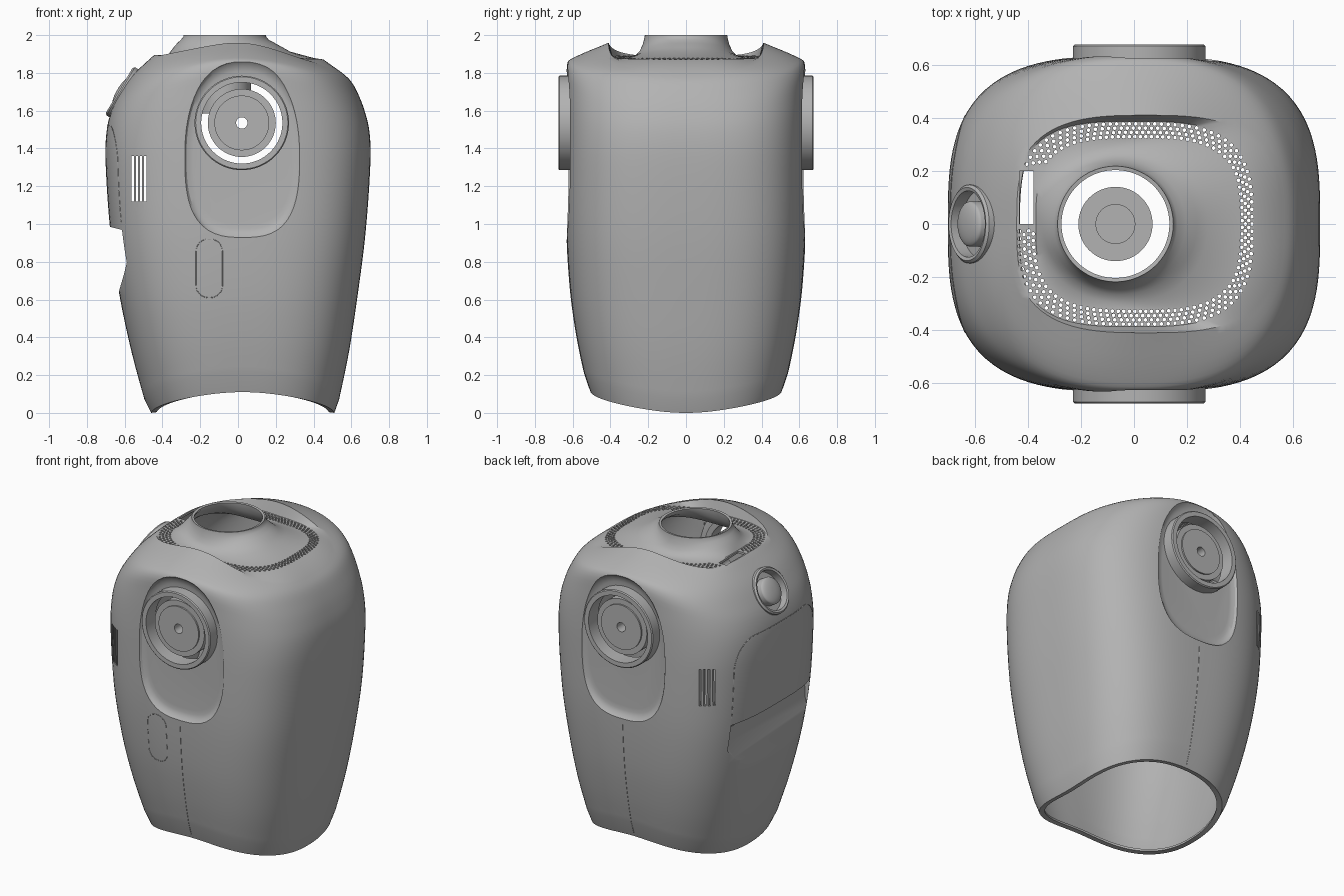
import bpy, bmesh, math
from math import sin, cos, pi
from mathutils import Vector, Matrix
from mathutils.bvhtree import BVHTree

cube = bpy.data.objects.get("Cube")
if cube:
    bpy.data.objects.remove(cube)

grey = bpy.data.materials.new("plain grey")
grey.use_nodes = True
grey.diffuse_color = (0.45, 0.45, 0.45, 1)
grey.node_tree.nodes["Principled BSDF"].inputs["Base Color"].default_value = grey.diffuse_color
SEG = 128


def finish(name, bm):
    bmesh.ops.recalc_face_normals(bm, faces=bm.faces)
    mesh = bpy.data.meshes.new(name)
    bm.to_mesh(mesh)
    bm.free()
    ob = bpy.data.objects.new(name, mesh)
    bpy.context.collection.objects.link(ob)
    mesh.materials.append(grey)
    return ob


def select(ob):
    bpy.ops.object.select_all(action='DESELECT')
    ob.select_set(True)
    bpy.context.view_layer.objects.active = ob


def smooth(ob):
    select(ob)
    bpy.ops.object.shade_smooth_by_angle(angle=math.radians(32))


def bridge(bm, rings, close=False):
    """Skin a list of vertex loops with quads."""
    pairs = list(zip(rings, rings[1:])) + ([(rings[-1], rings[0])] if close else [])
    for lo, hi in pairs:
        n = len(lo)
        for i in range(n):
            bm.faces.new((lo[i], lo[(i + 1) % n], hi[(i + 1) % n], hi[i]))


def fan(bm, ring, centre):
    c = bm.verts.new(centre)
    for i in range(len(ring)):
        bm.faces.new((ring[i], ring[(i + 1) % len(ring)], c))


def ring_point(ring, t):
    """Point of a rounded-square loop whose height varies with direction."""
    cx, a, b, zx, zy, n, tilt = ring
    r = (abs(cos(t) / a) ** n + abs(sin(t) / b) ** n) ** (-1 / n)
    blend = abs(sin(t)) ** (2 if zx < 1 else 3)
    return Vector((cx + r * cos(t), r * sin(t), zx + (zy - zx) * blend + tilt * cos(t)))


def cut(ob, cutter):
    mod = ob.modifiers.new("cut", 'BOOLEAN')
    mod.operation, mod.solver, mod.object = 'DIFFERENCE', 'EXACT', cutter
    select(ob)
    bpy.ops.object.modifier_apply(modifier=mod.name)
    bpy.data.objects.remove(cutter)


def add_box(bm, lo, hi):
    lo, hi = Vector(lo), Vector(hi)
    m = Matrix.Translation((lo + hi) / 2) @ Matrix.Diagonal((*(hi - lo), 1))
    bmesh.ops.create_cube(bm, size=1, matrix=m)


def add_rod(bm, centre, radius, depth, axis, segments):
    rot = Vector(axis).to_track_quat('Z', 'Y').to_matrix().to_4x4()
    bmesh.ops.create_cone(bm, cap_ends=True, segments=segments, radius1=radius, radius2=radius,
                          depth=depth, matrix=Matrix.Translation(centre) @ rot)


def lathe(name, profile, centre, axis, closed=False):
    """Revolve (radius, height) points about an axis."""
    bm = bmesh.new()
    m = Matrix.Translation(centre) @ Vector(axis).to_track_quat('Z', 'Y').to_matrix().to_4x4()
    rings = [[bm.verts.new(m @ Vector((r * cos(2 * pi * i / 64), r * sin(2 * pi * i / 64), h)))
              for i in range(64)] for r, h in profile]
    bridge(bm, rings, closed)
    if not closed:
        bm.faces.new(rings[0])
        bm.faces.new(rings[-1])
    smooth(finish(name, bm))


# Body rings: centre x, half width, half depth, side height, front height, squareness, tilt
lip = [(.025, .455, .475, .004, .113, 2.8, 0), (.025, .485, .505, 0, .11, 2.8, 0)]
main = [(.02, .515, .54, .07, .215, 2.8, 0), (.012, .575, .578, .32, .40, 2.9, 0),
        (.003, .63, .612, .62, .64, 3, 0), (0, .675, .632, .95, .95, 3.1, 0),
        (0, .70, .634, 1.3, 1.3, 3.1, 0), (0, .697, .634, 1.48, 1.52, 3, 0),
        (0, .67, .634, 1.6, 1.72, 2.8, 0), (.005, .628, .632, 1.695, 1.845, 2.55, 0),
        (.02, .575, .575, 1.775, 1.89, 2.6, -.015), (.045, .5, .41, 1.845, 1.957, 3, -.04)]
grille_out = (.005, .447, .387, 1.883, 1.885, 3.2, -.012)
grille_in = (.015, .385, .32, 1.887, 1.88, 3.2, -.008)
neck = [(-.04, .318, .295, 1.912, 1.883, 2.2, 0), (-.052, .29, .265, 1.934, 1.895, 2, 0),
        (-.063, .258, .244, 1.958, 1.918, 2, 0), (-.07, .233, .229, 1.975, 1.95, 2, 0),
        (-.07, .22, .22, 1.99, 1.985, 2, 0), (-.07, .218, .218, 2.0, 2.0, 2, 0)]

# Smooth the main rings with a spline
rings = list(lip)
for i in range(len(main) - 1):
    p = [main[max(0, min(len(main) - 1, i + k))] for k in (-1, 0, 1, 2)]
    for s in (0, .25, .5, .75):
        rings.append(tuple(b + .5 * s * (c - a + s * (2 * a - 5 * b + 4 * c - d + s * (3 * (b - c) + d - a)))
                           for a, b, c, d in zip(*p)))
rings += [main[-1], grille_out, grille_in] + neck

bm = bmesh.new()
loops = [[bm.verts.new(ring_point(r, 2 * pi * i / SEG)) for i in range(SEG)] for r in rings]
bridge(bm, loops)
fan(bm, loops[0], (.025, 0, .055))
fan(bm, loops[-1], (-.07, 0, 2.0))
body = finish("body_shell", bm)


# Shoulder recesses on the front and back
def recess_outline(t):
    b, n = (.50, 2.3) if sin(t) > 0 else (.43, 2.8)
    r = (abs(cos(t) / .31) ** n + abs(sin(t) / b) ** n) ** (-1 / n)
    return r * cos(t), r * sin(t)


for side in (-1, 1):
    bm = bmesh.new()
    loops = []
    for y, k in ((.600, .84), (.602, .90), (.609, .96), (.626, 1.0), (.72, 1.05)):
        pts = [recess_outline(2 * pi * i / 72) for i in range(72)]
        loops.append([bm.verts.new((.025 + k * u, side * y, 1.36 + k * v)) for u, v in pts])
    bridge(bm, loops)
    bm.faces.new(loops[0])
    bm.faces.new(loops[-1])
    cut(body, finish("recess_cutter", bm))

# Hand-hold pocket on the right side
bm = bmesh.new()
profile = [(-.6, .965), (-.85, 1.03), (-.85, .4), (-.70, .41), (-.637, .62), (-.605, .73),
           (-.577, .84), (-.575, .93)]
bridge(bm, [[bm.verts.new((x, y, z)) for x, z in profile] for y in (-.41, .41)])
bm.verts.ensure_lookup_table()
n = len(profile)
bm.faces.new(bm.verts[:n])
bm.faces.new(bm.verts[n:])
cut(body, finish("pocket_cutter", bm))

# Button cup
button_axis = Vector((-.86, 0, .51)).normalized()
button_at = Vector((-.617, 0, 1.70))
bm = bmesh.new()
add_rod(bm, button_at + button_axis * .06, .13, .2, button_axis, 48)
cut(body, finish("cup_cutter", bm))

# Open the bottom and the neck, then thicken the shell
bm = bmesh.new()
bm.from_mesh(body.data)
bmesh.ops.delete(bm, geom=[v for v in bm.verts if abs(v.co.y) < .01 and abs(v.co.x) < .1], context='VERTS')
surface = BVHTree.FromBMesh(bm)
bm.to_mesh(body.data)
bm.free()
select(body)
shell = body.modifiers.new("wall", 'SOLIDIFY')
shell.thickness, shell.offset = .015, -1
bpy.ops.object.modifier_apply(modifier=shell.name)

# Openings: vents, shoulder bores, grille holes and the gap in the grille
bm = bmesh.new()
for i in range(4):
    x = -.557 + i * .022
    for side in (-1, 1):
        add_box(bm, (x - .006, side * .55 - .15, 1.12), (x + .006, side * .55 + .15, 1.36))
for side in (-1, 1):
    add_rod(bm, (.02, side * .6, 1.535), .23, .2, (0, 1, 0), 64)
add_box(bm, (-.432, 0, 1.7), (-.378, .2, 2.05))
for row in range(4):
    f = .14 + row * .24
    for i in range(100):
        t = 2 * pi * (i + .5 * (row % 2)) / 100
        p = ring_point(grille_out, t).lerp(ring_point(grille_in, t), f)
        if not (p.x < -.33 and -.015 < p.y < .215):
            add_rod(bm, p, .0075, .14, (0, 0, 1), 6)
cut(body, finish("opening_cutter", bm))
smooth(body)

# Shoulder rings and hubs
for side, label in ((-1, "front"), (1, "back")):
    at, axis = (.02, 0, 1.535), (0, side, 0)
    lathe(label + "_shoulder_ring", [(.215, .575), (.25, .575), (.25, .67), (.244, .676), (.215, .676)],
          at, axis, True)
    lathe(label + "_shoulder_hub", [(.03, .45), (.18, .45), (.18, .635), (.145, .635), (.145, .645), (.03, .645)],
          at, axis, True)

# Motor below the neck
lathe("neck_motor", [(.14, 1.585), (.14, 1.75), (.075, 1.75), (.075, 1.76)], (-.07, 0, 0), (0, 0, 1))

# Side button with its collar
lathe("button_collar", [(.125, -.05), (.15, -.05), (.148, .005), (.138, .014), (.125, .01)],
      button_at, button_axis, True)
lathe("side_button", [(.085, -.06), (.085, 0)] +
      [(.085 * cos(a * pi / 18), .025 * sin(a * pi / 18)) for a in range(1, 9)], button_at, button_axis)


# Fine seam lines laid on the shell
def seam(name, points, direction, closed=False):
    d = Vector(direction)
    hits = [surface.ray_cast(Vector(p) - d * 2, d)[0] for p in points]
    hits = [h for h in hits if h]
    curve = bpy.data.curves.new(name, 'CURVE')
    curve.dimensions, curve.bevel_depth, curve.bevel_resolution = '3D', .002, 1
    line = curve.splines.new('POLY')
    line.points.add(len(hits) - 1)
    for q, h in zip(line.points, hits):
        q.co = (*h, 1)
    line.use_cyclic_u = closed
    curve.materials.append(grey)
    bpy.context.collection.objects.link(bpy.data.objects.new(name, curve))


def rounded(cu, cz, hu, hz, r):
    out = []
    for q, (su, sz) in enumerate(((1, 1), (-1, 1), (-1, -1), (1, -1))):
        for k in range(9):
            t = (q + k / 8) * pi / 2
            out.append((cu + su * (hu - r) + r * cos(t), cz + sz * (hz - r) + r * sin(t)))
    return out


for side, label in ((1, "front"), (-1, "back")):
    seam(label + "_seam", [(.02, 0, .13 + .04 * i) for i in range(20)], (0, side, 0))
seam("front_hatch_outline", [(u, 0, v) for u, v in rounded(-.152, .765, .07, .155, .065)], (0, 1, 0), True)
panel = [(-.41, 1.01 + .05 * i) for i in range(7)]
panel += [(-.41 + .16 * (1 - cos(a * pi / 16)), 1.32 + .2 * sin(a * pi / 16)) for a in range(9)]
panel += [(-.2 + .04 * i, 1.52) for i in range(6)]
panel += [(-y, z) for y, z in reversed(panel)]
seam("side_panel_outline", [(0, y, z) for y, z in panel], (1, 0, 0))
